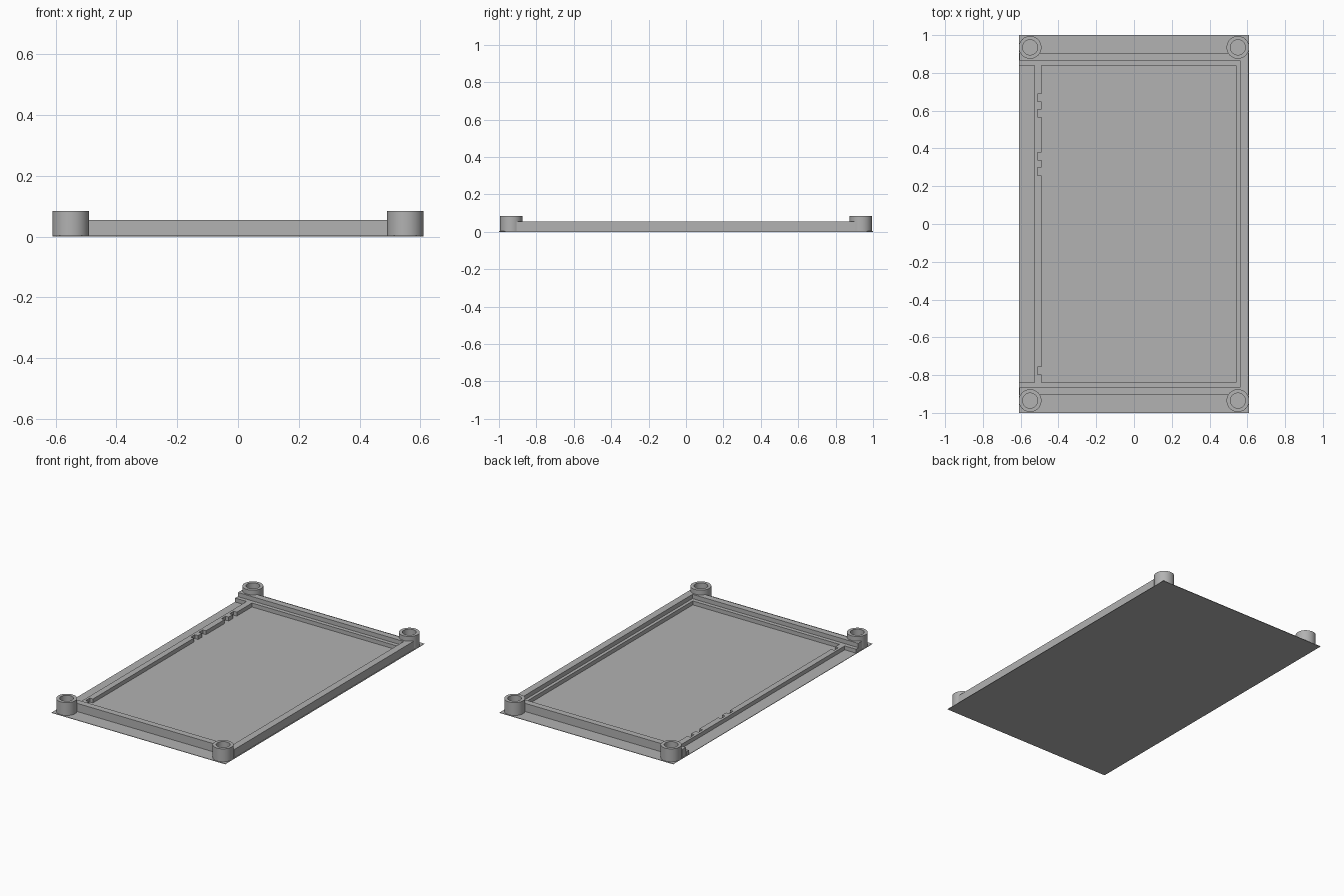
import bpy
import bmesh
import math

cube = bpy.data.objects.get("Cube")
if cube:
    bpy.data.objects.remove(cube, do_unlink=True)

GREY = (0.445, 0.445, 0.445, 1)
grey = bpy.data.materials.new("plain grey")
grey.use_nodes = True
grey.diffuse_color = GREY
grey.node_tree.nodes["Principled BSDF"].inputs["Base Color"].default_value = GREY

PLATE, LEDGE, WALL, POST = 0.003, 0.028, 0.055, 0.085
POST_X, POST_Y = 0.55, 0.935


def prism(name, outlines, z0, z1):
    """Extrude each flat outline straight up from z0 to z1."""
    bm = bmesh.new()
    for outline in outlines:
        face = bm.faces.new([bm.verts.new((x, y, z0)) for x, y in outline])
        top = bmesh.ops.extrude_face_region(bm, geom=[face])["geom"]
        verts = [v for v in top if isinstance(v, bmesh.types.BMVert)]
        bmesh.ops.translate(bm, verts=verts, vec=(0, 0, z1 - z0))
    bmesh.ops.recalc_face_normals(bm, faces=bm.faces)
    mesh = bpy.data.meshes.new(name)
    bm.to_mesh(mesh)
    bm.free()
    mesh.materials.append(grey)
    obj = bpy.data.objects.new(name, mesh)
    bpy.context.collection.objects.link(obj)
    return obj


def rect(x0, x1, y0, y1):
    return [(x0, y0), (x1, y0), (x1, y1), (x0, y1)]


def circle(cx, cy, r, n=40):
    return [(cx + r * math.cos(math.tau * i / n), cy + r * math.sin(math.tau * i / n))
            for i in range(n)]


def mirror_y(half):
    """Close an outline by mirroring its +y half."""
    return half + [(x, -y) for x, y in reversed(half)]


# Thin base plate
prism("base_plate", [rect(-0.61, 0.61, -1, 1)], 0, PLATE)

# Tall wall on three sides, open on the right-hand side (-x)
wall = prism("outer_wall", [mirror_y(
    [(0.605, 0.905), (-0.605, 0.905), (-0.605, 0.865), (0.56, 0.865)])], 0, WALL)

# Low ledge inside the wall
prism("inner_ledge", [mirror_y(
    [(0.56, 0.865), (-0.608, 0.865), (-0.608, 0.84), (0.54, 0.84)])], 0, LEDGE)

# Low rail on the open side, with notches cut in its inner edge
rail = [(-0.528, 0.84), (-0.528, -0.84), (-0.49, -0.84)]
for centre in (-0.777, 0.278, 0.358, 0.586, 0.668):
    lo, hi = centre - 0.02, centre + 0.02
    rail += [(-0.49, lo), (-0.512, lo), (-0.512, hi), (-0.49, hi)]
rail.append((-0.49, 0.84))
prism("notched_rail", [rail], 0, LEDGE)

# Hollow corner posts, with their bores cut through the wall as well
corners = [(sx * POST_X, sy * POST_Y) for sx in (-1, 1) for sy in (-1, 1)]
posts = prism("corner_posts", [circle(x, y, 0.06) for x, y in corners], 0, POST)
bores = prism("bore_cutter", [circle(x, y, 0.04) for x, y in corners], PLATE, POST + 0.05)
bores.hide_render = True
for obj in (posts, wall):
    mod = obj.modifiers.new("bores", "BOOLEAN")
    mod.operation = "DIFFERENCE"
    mod.solver = "EXACT"
    mod.object = bores
    bpy.context.view_layer.objects.active = obj
    bpy.ops.object.modifier_apply(modifier=mod.name)
bpy.data.objects.remove(bores, do_unlink=True)

# Round the post sides, keep the rims sharp
bpy.ops.object.select_all(action="DESELECT")
posts.select_set(True)
bpy.context.view_layer.objects.active = posts
bpy.ops.object.shade_smooth_by_angle(angle=math.radians(30))
